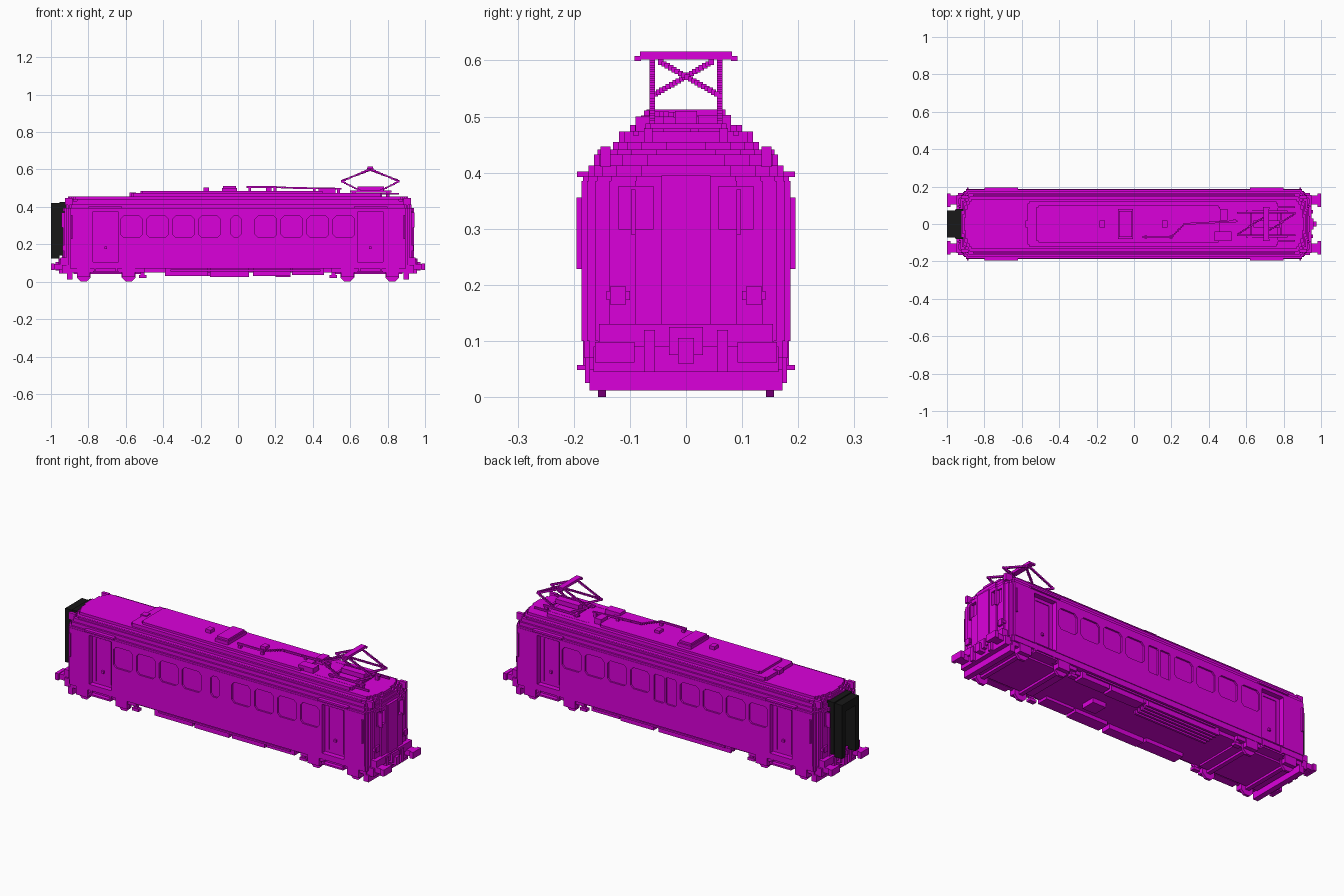
import bpy, bmesh, math
from mathutils import Vector

cube = bpy.data.objects.get("Cube")
if cube:
    bpy.data.objects.remove(cube, do_unlink=True)

V = 0.0094  # block size of the stepped style


def material(name, rgb):
    m = bpy.data.materials.new(name)
    m.use_nodes = True
    m.diffuse_color = (*rgb, 1)
    m.node_tree.nodes["Principled BSDF"].inputs["Base Color"].default_value = (*rgb, 1)
    return m


MAGENTA = material("magenta", (0.71, 0.0, 0.71))
BLACK = material("black rubber", (0.009, 0.009, 0.009))


def finish(name, bm, mat):
    bmesh.ops.recalc_face_normals(bm, faces=bm.faces)
    me = bpy.data.meshes.new(name)
    bm.to_mesh(me)
    bm.free()
    me.materials.append(mat)
    ob = bpy.data.objects.new(name, me)
    bpy.context.collection.objects.link(ob)
    return ob


def prism(bm, pts, offset):
    """Extrude a closed outline of 3D points along an offset."""
    f = bm.faces.new([bm.verts.new(p) for p in pts])
    r = bmesh.ops.extrude_face_region(bm, geom=[f])
    bmesh.ops.translate(bm, verts=[v for v in r["geom"] if isinstance(v, bmesh.types.BMVert)], vec=offset)


def add_box(bm, b):
    x0, x1, y0, y1, z0, z1 = b
    prism(bm, [(x0, y0, z0), (x1, y0, z0), (x1, y1, z0), (x0, y1, z0)], (0, 0, z1 - z0))


def part(name, boxes, mirror="", mat=MAGENTA):
    """Boxes (x0, x1, y0, y1, z0, z1), optionally mirrored in x and y."""
    bm = bmesh.new()
    for x0, x1, y0, y1, z0, z1 in boxes:
        for sx in ((1, -1) if "x" in mirror else (1,)):
            for sy in ((1, -1) if "y" in mirror else (1,)):
                xs, ys = sorted((x0 * sx, x1 * sx)), sorted((y0 * sy, y1 * sy))
                add_box(bm, (*xs, *ys, z0, z1))
    return finish(name, bm, mat)


BOWED = (0.095, 0.050, 0.025, 0.010, 0)  # width lost at each step back from the end
SQUARE = (V, 0)


def layer(name, hx, hy, z0, z1, insets=BOWED, cx=0.0):
    """Slab whose ends step back towards the sides."""
    bm = bmesh.new()
    corner = []
    for i, d in enumerate(insets):
        corner.append((hx - i * V, hy - d))
        if i < len(insets) - 1:
            corner.append((hx - (i + 1) * V, hy - d))
    ring = corner + [(-x, y) for x, y in reversed(corner)]
    ring += [(-x, -y) for x, y in ring]
    prism(bm, [(x + cx, y, z0) for x, y in ring], (0, 0, z1 - z0))
    return finish(name, bm, MAGENTA)


def stepped_bar(name, lines):
    """Chains of small blocks following straight lines."""
    bm = bmesh.new()
    for a, b in lines:
        a, b = Vector(a), Vector(b)
        n = max(1, math.ceil(max(abs(c) for c in b - a) / V))
        for i in range(n + 1):
            p = a.lerp(b, i / n)
            add_box(bm, [c for k in p for c in (k - V / 2, k + V / 2)])
    return finish(name, bm, MAGENTA)


# Car body and stepped roof
W = 0.186
body = layer("body_shell", 0.936, W, 0.10, 0.385)
layer("skirt", 0.936, 0.182, 0.07, 0.10)
layer("underframe", 0.93, 0.150, 0.05, 0.07, SQUARE)
for i, (hx, hy, z0, z1) in enumerate([(0.936, 0.184, 0.385, 0.394), (0.928, 0.174, 0.394, 0.413),
                                      (0.922, 0.164, 0.413, 0.432), (0.916, 0.148, 0.432, 0.441),
                                      (0.910, 0.130, 0.441, 0.455)]):
    layer(f"roof_step_{i + 1}", hx, hy, z0, z1)
layer("roof_deck", 0.67, 0.119, 0.455, 0.473, SQUARE, cx=0.10)
layer("roof_hatch_panel", 0.49, 0.100, 0.473, 0.485, SQUARE, cx=-0.03)
part("roof_side_rails", [(-0.86, 0.86, 0.150, 0.158, 0.432, 0.441)], "y")

# Recessed windows and doors
cut = bmesh.new()


def cut_window(x0, x1, z0, z1, side, c=0.016, depth=V):
    y = side * (W - depth)
    pts = [(x0 + c, z0), (x1 - c, z0), (x1, z0 + c), (x1, z1 - c),
           (x1 - c, z1), (x0 + c, z1), (x0, z1 - c), (x0, z0 + c)]
    prism(cut, [(x, y, z) for x, z in pts], (0, side * 0.05, 0))


for side in (-1, 1):
    for start in (-0.627, 0.092):
        for i in range(4):
            cut_window(start + i * 0.139, start + i * 0.139 + 0.115, 0.237, 0.352, side)
    for s in (-1, 1):
        cut_window(min(s * .64, s * .775), max(s * .64, s * .775), 0.105, 0.374, side, 0.001, 3 * V)
cut_window(-0.038, 0.016, 0.237, 0.352, -1)
for x in (-0.068, 0.004):
    cut_window(x, x + 0.060, 0.205, 0.352, 1, 0.006)
# End windows
for s in (-1, 1):
    for y in (-0.12, 0.058):
        add_box(cut, (min(s * .918, s * .96), max(s * .918, s * .96), y, y + 0.062, 0.30, 0.375))
cutter = finish("opening_cutter", cut, MAGENTA)
cutter.hide_render = True
mod = body.modifiers.new("openings", "BOOLEAN")
mod.operation, mod.solver, mod.object = "DIFFERENCE", "EXACT", cutter
bpy.context.view_layer.objects.active = body
bpy.ops.object.modifier_apply(modifier="openings")
bpy.data.objects.remove(cutter, do_unlink=True)

# Door fittings: leaf rails, handle, corner rails, canopy and steps
part("door_frames", [(0.66, 0.666, 0.15, 0.162, 0.12, 0.36), (0.75, 0.756, 0.15, 0.162, 0.12, 0.36),
                     (0.66, 0.756, 0.15, 0.162, 0.354, 0.36)], "xy")
part("door_handles", [(0.70, 0.713, 0.15, 0.168, 0.175, 0.188)], "xy")
part("corner_grab_rails", [(0.885, 0.894, 0.18, 0.195, 0.228, 0.356)], "xy")
part("door_canopies", [(0.62, 0.80, 0.17, 0.194, 0.392, 0.402)], "xy")
part("door_steps", [(0.64, 0.775, 0.15, 0.194, 0.048, 0.057), (0.645, 0.655, 0.16, 0.184, 0.05, 0.105),
                    (0.76, 0.77, 0.16, 0.184, 0.05, 0.105)], "xy")

# End walls: gangway doors, lamps, rails, buffers, couplers
part("end_doors", [(0.92, 0.942, -0.044, 0.044, 0.13, 0.395)], "x")
part("end_lamps", [(0.91, 0.938, 0.107, 0.135, 0.165, 0.197), (0.91, 0.934, 0.10, 0.142, 0.173, 0.189)], "xy")
part("end_grab_rails", [(0.92, 0.943, 0.09, 0.098, 0.29, 0.37)], "xy")
part("marker_lamps", [(0.885, 0.925, 0.135, 0.152, 0.41, 0.447)], "xy")
part("end_sills", [(0.91, 0.95, -0.155, 0.155, 0.09, 0.13), (0.90, 0.94, -0.165, 0.165, 0.045, 0.09)], "x")
part("buffers", [(0.94, 0.985, 0.105, 0.152, 0.065, 0.095), (0.98, 1.0, 0.092, 0.162, 0.062, 0.098)], "xy")
part("couplers", [(0.94, 0.975, -0.014, 0.014, 0.06, 0.105), (0.94, 0.96, -0.03, 0.03, 0.075, 0.125)], "x")
part("brake_hoses", [(0.94, 0.957, 0.055, 0.075, 0.045, 0.12)], "xy")
part("snow_ploughs", [(0.885, 0.915, -0.172, 0.172, 0.012, 0.05)], "x")

# Black gangway bellows around one end door
part("gangway_bellows", [(-1.0, -0.955, 0.042, 0.073, 0.125, 0.42), (-0.955, -0.910, 0.042, 0.08, 0.14, 0.426),
                         (-1.0, -0.955, 0, 0.073, 0.375, 0.42), (-0.955, -0.910, 0, 0.08, 0.375, 0.426)],
     "y", BLACK)

# Bogies
part("bogie_centres", [(0.52, 0.88, -0.135, 0.135, 0.04, 0.05)], "x")
part("bogie_side_frames", [(0.50, 0.90, 0.155, 0.172, 0.05, 0.075), (0.55, 0.62, 0.155, 0.18, 0.025, 0.08),
                           (0.79, 0.86, 0.155, 0.18, 0.025, 0.08), (0.49, 0.53, 0.14, 0.165, 0.02, 0.035),
                           (0.50, 0.52, 0.145, 0.16, 0.03, 0.07)], "xy")
wheels = bmesh.new()
axles = []
for x in (-0.825, -0.585, 0.585, 0.825):
    axles.append((x - 0.012, x + 0.012, -0.16, 0.16, 0.028, 0.05))
    for y in (-0.157, 0.143):
        pts = [(x + 0.04 * math.cos(a), y, 0.037 + 0.04 * math.sin(a))
               for a in [math.pi / 8 + k * math.pi / 4 for k in range(8)]]
        prism(wheels, pts, (0, 0.014, 0))
finish("wheels", wheels, MAGENTA)
part("axles", axles)

# Underfloor equipment: cases on one side, long resistor bars on the other
part("equipment_cases", [(-0.39, -0.16, -0.168, -0.10, 0.03, 0.072), (-0.15, 0.06, -0.165, -0.11, 0.025, 0.072),
                         (0.08, 0.28, -0.168, -0.10, 0.03, 0.072), (0.29, 0.46, -0.165, -0.10, 0.035, 0.072),
                         (0.08, 0.28, 0.11, 0.168, 0.03, 0.072), (0.29, 0.46, 0.11, 0.165, 0.035, 0.072)])
part("underfloor_pipes", [(-0.36, 0.44, 0.17, 0.178, 0.055, 0.064)], "y")
part("resistor_bars", [(-0.39, 0.05, 0.06 + i * 0.024, 0.072 + i * 0.024, 0.03, 0.052) for i in range(5)])
part("resistor_mount", [(-0.39, 0.05, 0.145, 0.166, 0.04, 0.072)])
part("compressor", [(0.20, 0.28, -0.05, 0.03, 0.025, 0.052)])

# Roof equipment
part("roof_boxes", [(-0.085, -0.005, -0.08, 0.08, 0.484, 0.502), (-0.08, -0.01, -0.07, 0.07, 0.502, 0.513),
                    (-0.58, -0.545, -0.018, 0.018, 0.455, 0.478), (-0.185, -0.155, -0.018, 0.018, 0.484, 0.503),
                    (0.15, 0.18, -0.018, 0.018, 0.484, 0.50), (0.43, 0.52, -0.09, -0.04, 0.47, 0.50),
                    (0.46, 0.50, 0.02, 0.08, 0.47, 0.503)])
stepped_bar("roof_cable", [((0.05, -0.07, 0.506), (0.20, -0.07, 0.506)), ((0.20, -0.07, 0.506), (0.27, 0, 0.502)),
                           ((0.27, 0, 0.502), (0.55, 0.015, 0.497))])
part("insulators", [(x, x + 0.015, y, y + 0.015, 0.455, 0.50) for x, y in
                    ((0.055, -0.077), (0.19, -0.077), (0.40, 0), (0.53, 0.008))])

# Pantograph
part("pantograph_base", [(0.60, 0.82, 0.062, 0.072, 0.478, 0.488), (0.62, 0.632, 0, 0.072, 0.478, 0.488),
                         (0.78, 0.792, 0, 0.072, 0.478, 0.488), (0.53, 0.86, 0.085, 0.094, 0.465, 0.474),
                         (0.61, 0.63, 0.06, 0.075, 0.45, 0.48), (0.79, 0.81, 0.06, 0.075, 0.45, 0.48),
                         (0.64, 0.78, 0, 0.02, 0.485, 0.51)], "y")
arms = []
for knee, foot, slant in ((0.555, 0.65, 1), (0.86, 0.765, -1)):
    for s in (-1, 1):
        arms.append(((foot, s * 0.06, 0.488), (knee, s * 0.06, 0.536)))
        arms.append(((knee, s * 0.06, 0.536), (0.707, s * 0.06, 0.603)))
    arms.append(((knee, -slant * 0.055, 0.54), (0.707, slant * 0.045, 0.597)))
stepped_bar("pantograph_arms", arms)
part("pantograph_head", [(0.692, 0.722, 0, 0.082, 0.602, 0.616), (0.69, 0.724, 0.08, 0.092, 0.599, 0.608)], "y")
